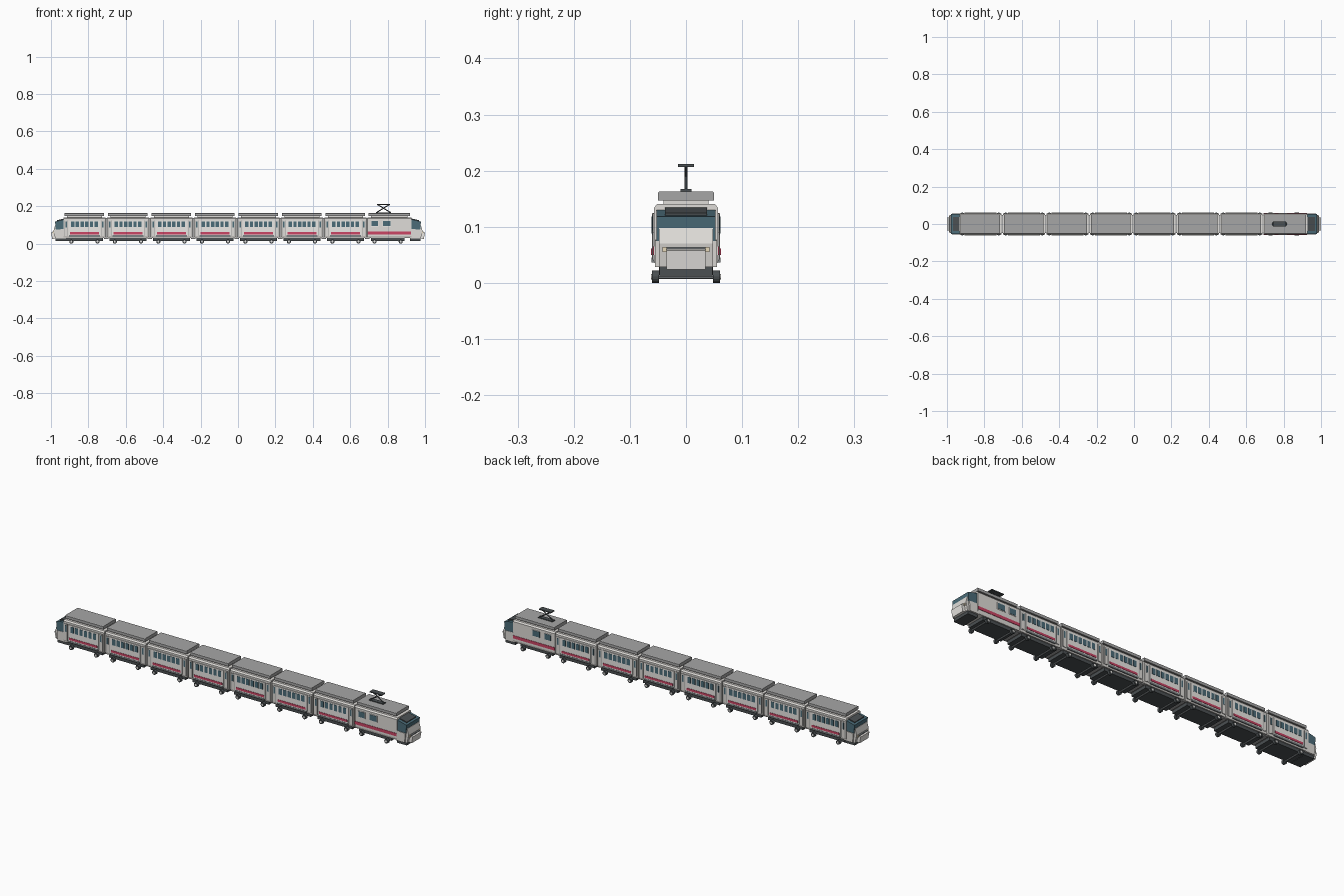
import bpy, bmesh, math
from mathutils import Vector

if "Cube" in bpy.data.objects:
    bpy.data.objects.remove(bpy.data.objects["Cube"])


def mat(name, r, g, b):
    m = bpy.data.materials.new(name)
    m.diffuse_color = (r, g, b, 1)
    m.use_nodes = True
    m.node_tree.nodes["Principled BSDF"].inputs["Base Color"].default_value = m.diffuse_color
    return m


WHITE = mat("off_white", .74, .72, .69)
PANEL = mat("pale_panel", .84, .82, .79)
ROOF = mat("roof_grey", .38, .38, .38)
DARK = mat("dark_grey", .07, .08, .085)
STEEL = mat("steel", .2, .22, .23)
GLASS = mat("teal_glass", .07, .15, .19)
RED = mat("red", .6, .06, .13)
LAMP = mat("lamp", .8, .7, .5)


def finish(name, bm, m):
    bmesh.ops.recalc_face_normals(bm, faces=bm.faces)
    me = bpy.data.meshes.new(name)
    bm.to_mesh(me)
    bm.free()
    ob = bpy.data.objects.new(name, me)
    bpy.context.collection.objects.link(ob)
    me.materials.append(m)
    return ob


def box(name, x0, x1, y0, y1, z0, z1, m):
    bm = bmesh.new()
    bmesh.ops.create_cube(bm, size=1)
    for v in bm.verts:
        v.co = Vector(((x0 + x1) / 2 + v.co.x * (x1 - x0),
                       (y0 + y1) / 2 + v.co.y * (y1 - y0),
                       (z0 + z1) / 2 + v.co.z * (z1 - z0)))
    return finish(name, bm, m)


def sides(name, x0, x1, y0, y1, z0, z1, m):
    # same box on both flanks
    box(name, x0, x1, y0, y1, z0, z1, m)
    box(name, x0, x1, -y1, -y0, z0, z1, m)


def prism(name, pts, w, m, axis='y', a=0, b=0):
    # profile in xz extruded over +-w in y, or profile in yz extruded a..b in x
    bm = bmesh.new()
    if axis == 'y':
        vs = [bm.verts.new((x, -w, z)) for x, z in pts]
        d = Vector((0, 2 * w, 0))
    else:
        vs = [bm.verts.new((a, y, z)) for y, z in pts]
        d = Vector((b - a, 0, 0))
    f = bm.faces.new(vs)
    r = bmesh.ops.extrude_face_region(bm, geom=[f])
    bmesh.ops.translate(bm, vec=d, verts=[v for v in r["geom"] if isinstance(v, bmesh.types.BMVert)])
    bm.faces.ensure_lookup_table()
    return finish(name, bm, m)


def rod(name, p, q, r, m, seg=8):
    p, q = Vector(p), Vector(q)
    bpy.ops.mesh.primitive_cylinder_add(vertices=seg, radius=r, depth=(q - p).length, location=(p + q) / 2)
    ob = bpy.context.object
    ob.rotation_euler = (q - p).to_track_quat('Z', 'Y').to_euler()
    ob.name = name
    ob.data.materials.append(m)
    return ob


def shell(x0, x1):
    # body, roof slab and its neck, underframe
    prism("car_body", [(-.054, .03), (.054, .03), (.057, .04), (.057, .134), (.051, .141), (-.051, .141),
                       (-.057, .134), (-.057, .04)], 0, WHITE, 'x', x0, x1)
    box("roof_neck", x0 + .02, x1 - .02, -.04, .04, .14, .149, WHITE)
    prism("roof", [(-.05, .147), (.05, .147), (.05, .161), (.047, .163), (-.047, .163), (-.05, .161)],
          0, ROOF, 'x', x0 + .006, x1 - .008)


def running_gear(cx, half):
    box("underframe", cx - half, cx + half, -.048, .048, .014, .032, DARK)
    for dx in (-.07, .07):
        rod("axle", (cx + dx, -.05, .011), (cx + dx, .05, .011), .004, STEEL)
        for s in (-1, 1):
            rod("wheel", (cx + dx, s * .048, .011), (cx + dx, s * .061, .011), .011, DARK, 16)
            rod("wheel_hub", (cx + dx, s * .06, .011), (cx + dx, s * .0625, .011), .005, PANEL, 12)


def passenger_car(cx):
    shell(cx - .113, cx + .113)
    running_gear(cx, .098)
    # raised side panel, windows, stripes
    sides("side_panel", cx - .085, cx + .085, .056, .0605, .042, .125, PANEL)
    for i in range(6):
        x = cx - .0625 + i * .025
        sides("window", x - .009, x + .009, .06, .0617, .088, .118, GLASS)
    sides("red_stripe", cx - .078, cx + .078, .06, .0622, .05, .061, RED)
    sides("sill", cx - .082, cx + .082, .056, .0615, .036, .045, STEEL)
    # end doors with tall windows
    for d in (-1, 1):
        x = cx + d * .098
        sides("door", x - .009, x + .009, .056, .0588, .04, .125, ROOF)
        sides("door_leaf", x - .007, x + .007, .0585, .0597, .042, .123, WHITE)
        sides("door_window", x - .004, x + .004, .059, .0606, .085, .118, GLASS)


def cab(s):
    # s = +1 right end, -1 left end
    P = lambda pts: [(s * x, z) for x, z in pts]
    X = lambda a, b: sorted((s * a, s * b))
    prism("windscreen", P([(.92, .132), (.978, .118), (.974, .075), (.92, .075)]), .053, GLASS)
    prism("visor", P([(.922, .136), (.968, .125), (.967, .119), (.922, .128)]), .037, DARK)
    prism("nose_hood", P([(.92, .028), (.978, .028), (.986, .07), (.978, .098), (.92, .098)]), .048, WHITE)
    prism("nose_side", P([(.92, .028), (.968, .028), (.972, .076), (.92, .078)]), .055, WHITE)
    prism("snout", P([(.955, .032), (.993, .024), (1.0, .058), (.962, .068)]), .035, PANEL)
    box("bumper", *X(.92, .975), -.047, .047, .013, .029, DARK)
    sides("headlight", *X(.98, .989), .031, .042, .055, .064, LAMP)
    box("snout_line", *X(.975, .992), -.035, .035, .058, .064, STEEL)


# seven passenger cars, gangways between them
for i in range(7):
    cx = -.821 + i * .2326
    passenger_car(cx)
    box("gangway", cx + .105, cx + .128, -.048, .048, .026, .138, ROOF)

# locomotive
shell(.692, .927)
running_gear(.80, .09)
sides("loco_stripe", .692, .925, .056, .0588, .05, .065, RED)
for x0, x1 in ((.714, .748), (.775, .815)):
    sides("loco_window_frame", x0 - .003, x1 + .003, .056, .0585, .09, .124, PANEL)
    sides("loco_window", x0, x1, .058, .0597, .093, .121, GLASS)

# both cabs
cab(1)
cab(-1)

# pantograph
px = .778
box("pantograph_base", px - .04, px + .04, -.01, .01, .162, .167, DARK)
for s in (-1, 1):
    rod("pantograph_arm", (px + s * .038, 0, .166), (px - s * .03, 0, .208), .0028, DARK, 6)
box("pantograph_head", px - .034, px + .034, -.014, .014, .207, .2115, DARK)
